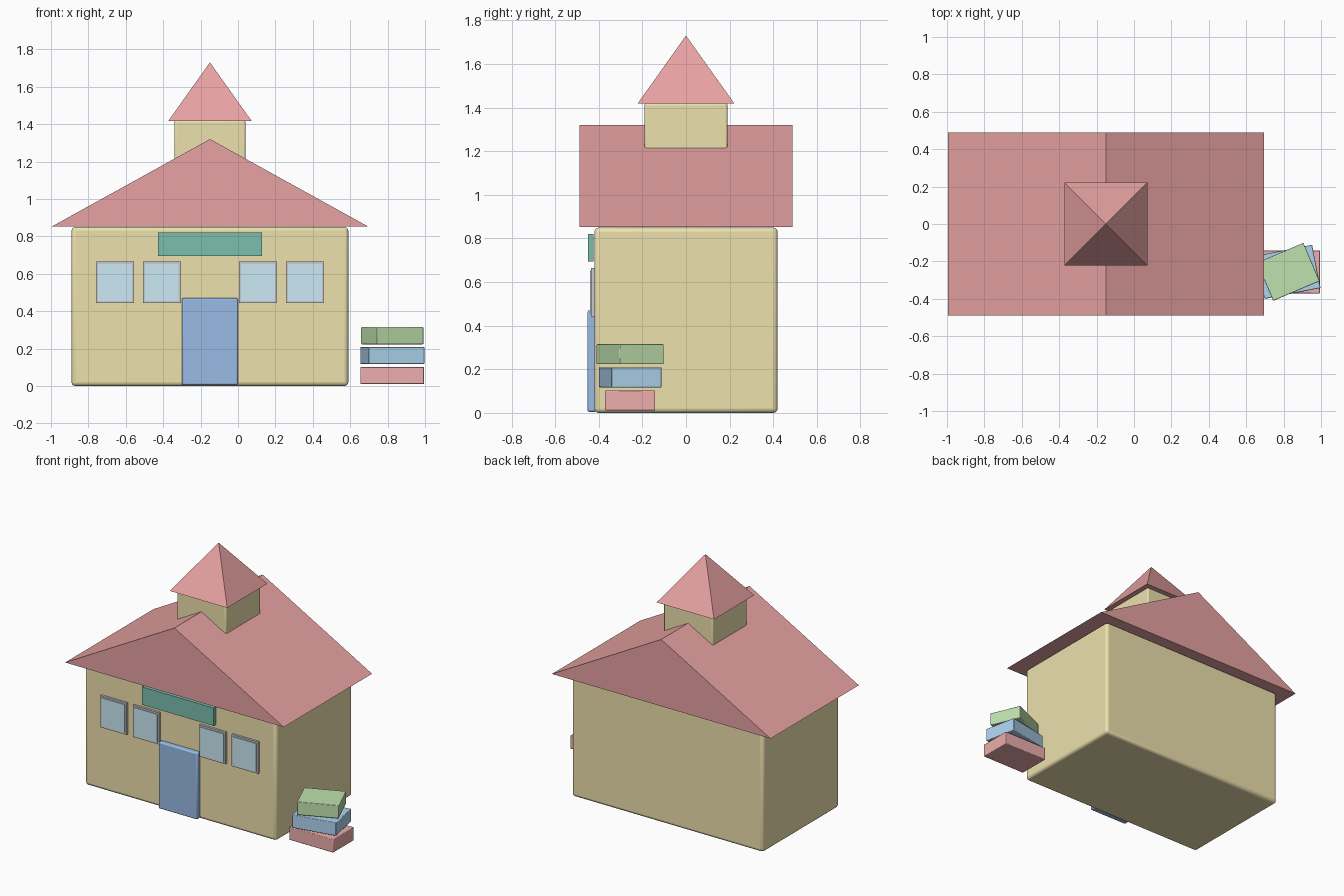
import bpy, bmesh
from math import radians, sqrt

if "Cube" in bpy.data.objects:
    bpy.data.objects.remove(bpy.data.objects["Cube"])

CX = -0.15  # building centre line


def material(name, rgb):
    m = bpy.data.materials.new(name)
    m.diffuse_color = (*rgb, 1)
    m.use_nodes = True
    m.node_tree.nodes["Principled BSDF"].inputs["Base Color"].default_value = m.diffuse_color
    return m


WALL = material("wall", (0.85, 0.75, 0.42))
ROOF = material("roof", (0.80, 0.36, 0.36))
DOOR = material("door", (0.32, 0.50, 0.78))
SIGN = material("sign", (0.20, 0.52, 0.42))
GLASS = material("glass", (0.60, 0.82, 0.92))
FRAME = material("frame", (0.60, 0.60, 0.62))
RED = material("book_red", (0.85, 0.42, 0.42))
BLUE = material("book_blue", (0.42, 0.65, 0.85))
GREEN = material("book_green", (0.52, 0.75, 0.42))


def box(name, lo, hi, mat, bevel=0.0, segments=3, rot=0):
    """Box between two corners, optionally bevelled and turned about z."""
    centre = [(a + b) / 2 for a, b in zip(lo, hi)]
    bpy.ops.mesh.primitive_cube_add(size=1, location=centre)
    o = bpy.context.object
    o.name = name
    o.scale = [b - a for a, b in zip(lo, hi)]
    bpy.ops.object.transform_apply(location=False, rotation=False, scale=True)
    o.rotation_euler.z = radians(rot)
    o.data.materials.append(mat)
    if bevel:
        b = o.modifiers.new("bevel", 'BEVEL')
        b.width, b.segments = bevel, segments
        bpy.ops.object.shade_smooth_by_angle()
    return o


# Main building and bell tower
box("walls", (CX - 0.74, -0.42, 0), (CX + 0.74, 0.42, 0.85), WALL, 0.02)
box("tower", (CX - 0.19, -0.19, 1.13), (CX + 0.19, 0.19, 1.42), WALL, 0.01)

# Gable roof: triangle extruded front to back
bm = bmesh.new()
profile = [(CX - 0.845, 0.853), (CX + 0.845, 0.853), (CX, 1.32)]
face = bm.faces.new([bm.verts.new((x, -0.488, z)) for x, z in profile])
ext = bmesh.ops.extrude_face_region(bm, geom=[face])["geom"]
bmesh.ops.translate(bm, vec=(0, 0.976, 0),
                    verts=[v for v in ext if isinstance(v, bmesh.types.BMVert)])
bmesh.ops.recalc_face_normals(bm, faces=bm.faces)
mesh = bpy.data.meshes.new("gable_roof")
bm.to_mesh(mesh)
bm.free()
mesh.materials.append(ROOF)
bpy.context.collection.objects.link(bpy.data.objects.new("gable_roof", mesh))

# Pyramid roof on the tower
bpy.ops.mesh.primitive_cone_add(vertices=4, radius1=0.222 * sqrt(2), depth=0.312,
                                location=(CX, 0, 1.418 + 0.156),
                                rotation=(0, 0, radians(45)))
spire = bpy.context.object
spire.name = "tower_roof"
spire.data.materials.append(ROOF)

# Door and sign board
box("door", (CX - 0.15, -0.452, 0.005), (CX + 0.15, -0.41, 0.47), DOOR, 0.008, 2)
box("sign_board", (CX - 0.277, -0.45, 0.695), (CX + 0.277, -0.425, 0.82), SIGN)

# Windows, each a frame with a pane, mirrored about the door
for side in (-1, 1):
    for i, off in enumerate((0.257, 0.508)):
        x = CX + side * off
        tag = f"{'left' if side < 0 else 'right'}_{i + 1}"
        box("window_frame_" + tag, (x - 0.102, -0.435, 0.443),
            (x + 0.102, -0.41, 0.665), FRAME)
        box("window_pane_" + tag, (x - 0.09, -0.44, 0.455),
            (x + 0.09, -0.42, 0.653), GLASS)

# Stack of books, each turned further than the one below
books = [("book_bottom", 0.34, 0.23, 0.01, 0, RED),
         ("book_middle", 0.305, 0.235, 0.117, 11, BLUE),
         ("book_top", 0.27, 0.222, 0.223, 23, GREEN)]
for name, w, d, z, rot, mat in books:
    box(name, (0.825 - w / 2, -0.256 - d / 2, z),
        (0.825 + w / 2, -0.256 + d / 2, z + 0.092), mat, 0.004, 2, rot)
